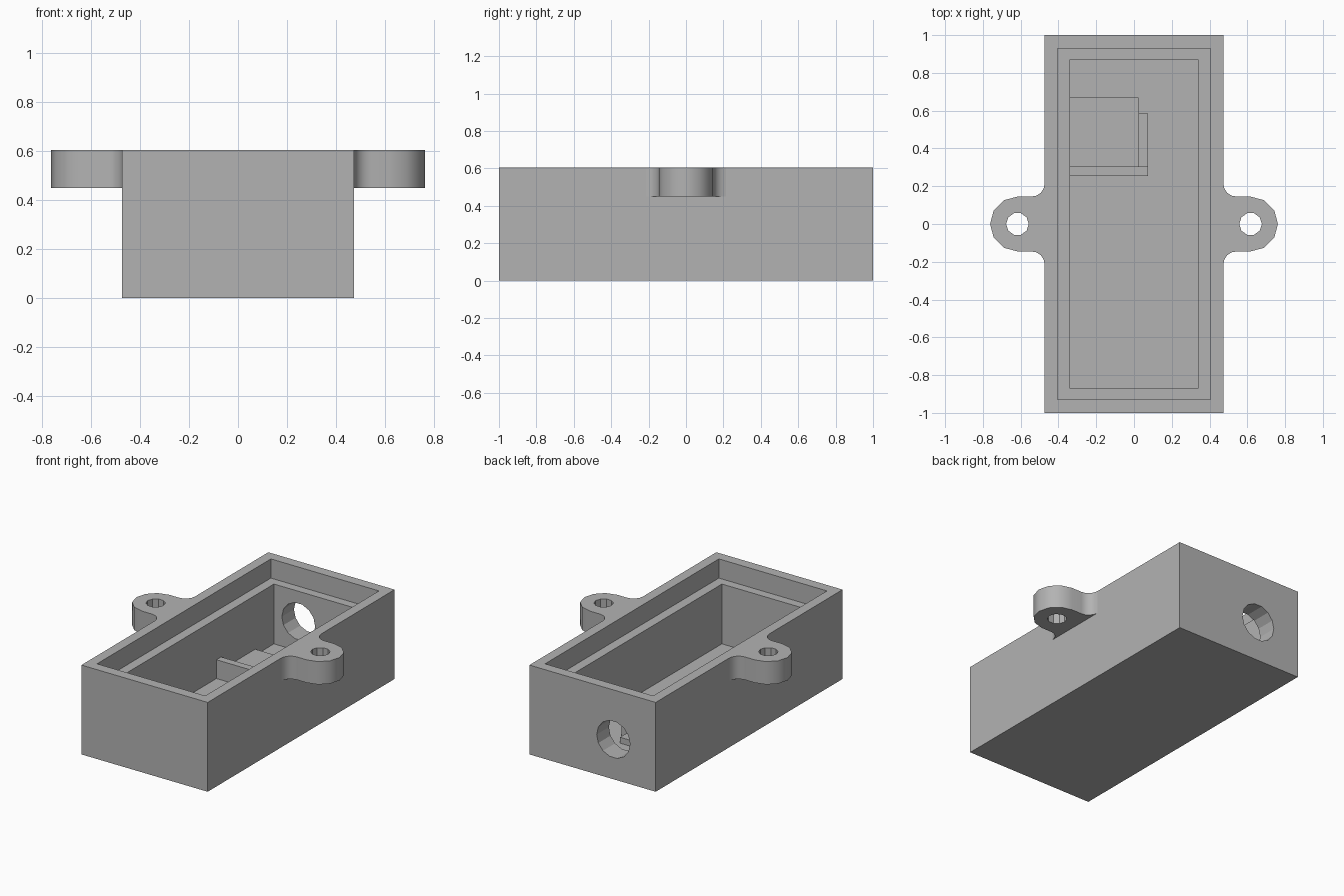
import bpy, bmesh
from math import cos, sin, pi, radians

cube = bpy.data.objects.get("Cube")
if cube:
    bpy.data.objects.remove(cube, do_unlink=True)

grey = bpy.data.materials.new("plain grey")
grey.use_nodes = True
colour = (0.45, 0.45, 0.45, 1)
grey.diffuse_color = colour
grey.node_tree.nodes["Principled BSDF"].inputs["Base Color"].default_value = colour


def prism(name, outline, z0, z1):
    """Extrude a flat outline between two heights."""
    bm = bmesh.new()
    face = bm.faces.new([bm.verts.new((x, y, z0)) for x, y in outline])
    top = bmesh.ops.extrude_face_region(bm, geom=[face])
    for v in top["geom"]:
        if isinstance(v, bmesh.types.BMVert):
            v.co.z = z1
    bmesh.ops.recalc_face_normals(bm, faces=bm.faces)
    mesh = bpy.data.meshes.new(name)
    bm.to_mesh(mesh)
    bm.free()
    mesh.materials.append(grey)
    obj = bpy.data.objects.new(name, mesh)
    bpy.context.collection.objects.link(obj)
    return obj


def box(name, x0, x1, y0, y1, z0, z1):
    return prism(name, [(x0, y0), (x1, y0), (x1, y1), (x0, y1)], z0, z1)


def arc(cx, cy, r, start, end, steps):
    angles = [radians(start + (end - start) * i / steps) for i in range(steps + 1)]
    return [(cx + r * cos(a), cy + r * sin(a)) for a in angles]


def activate(obj):
    bpy.ops.object.select_all(action="DESELECT")
    obj.select_set(True)
    bpy.context.view_layer.objects.active = obj


def cut(obj, cutter):
    """Subtract the cutter, then discard it."""
    mod = obj.modifiers.new("cut", "BOOLEAN")
    mod.operation = "DIFFERENCE"
    mod.solver = "EXACT"
    mod.object = cutter
    activate(obj)
    bpy.ops.object.modifier_apply(modifier=mod.name)
    bpy.data.objects.remove(cutter, do_unlink=True)


TOP, FLOOR, HALF = 0.605, 0.07, 0.473

# Open case with a stepped rim
case = box("case", -HALF, HALF, -1, 1, 0, TOP)
cut(case, box("rim_cutter", -0.405, 0.405, -0.93, 0.93, 0.475, 0.8))
cut(case, box("cavity_cutter", -0.34, 0.34, -0.87, 0.87, FLOOR, 0.8))

# Round cable opening through the back wall
opening = prism("opening_cutter", arc(0, 0, 0.125, 0, 360, 14)[:-1], -0.15, 0.15)
opening.rotation_euler.x = pi / 2
opening.location = (-0.156, 0.95, 0.27)
bpy.context.view_layer.update()
cut(case, opening)

# Component seat: low plate with a front and a side stop
box("seat_plate", -0.34, 0.025, 0.305, 0.67, FLOOR, 0.11)
box("seat_front_stop", -0.34, 0.075, 0.255, 0.305, FLOOR, 0.197)
box("seat_side_stop", 0.025, 0.075, 0.305, 0.585, FLOOR, 0.145)

# Screw lugs with filleted roots, one on each side
for side, name in ((1, "left_lug"), (-1, "right_lug")):
    upper = arc(0.617, 0, 0.145, 0, 90, 3) + arc(HALF + 0.07, 0.215, 0.07, 270, 180, 4)
    lower = [(x, -y) for x, y in reversed(upper[1:])]
    lug = prism(name, [(side * x, y) for x, y in upper + lower], 0.45, TOP)
    cut(lug, prism("screw_cutter", arc(side * 0.617, 0, 0.06, 0, 360, 10)[:-1], 0.3, 0.8))
    activate(lug)
    bpy.ops.object.shade_smooth_by_angle(angle=radians(32))
